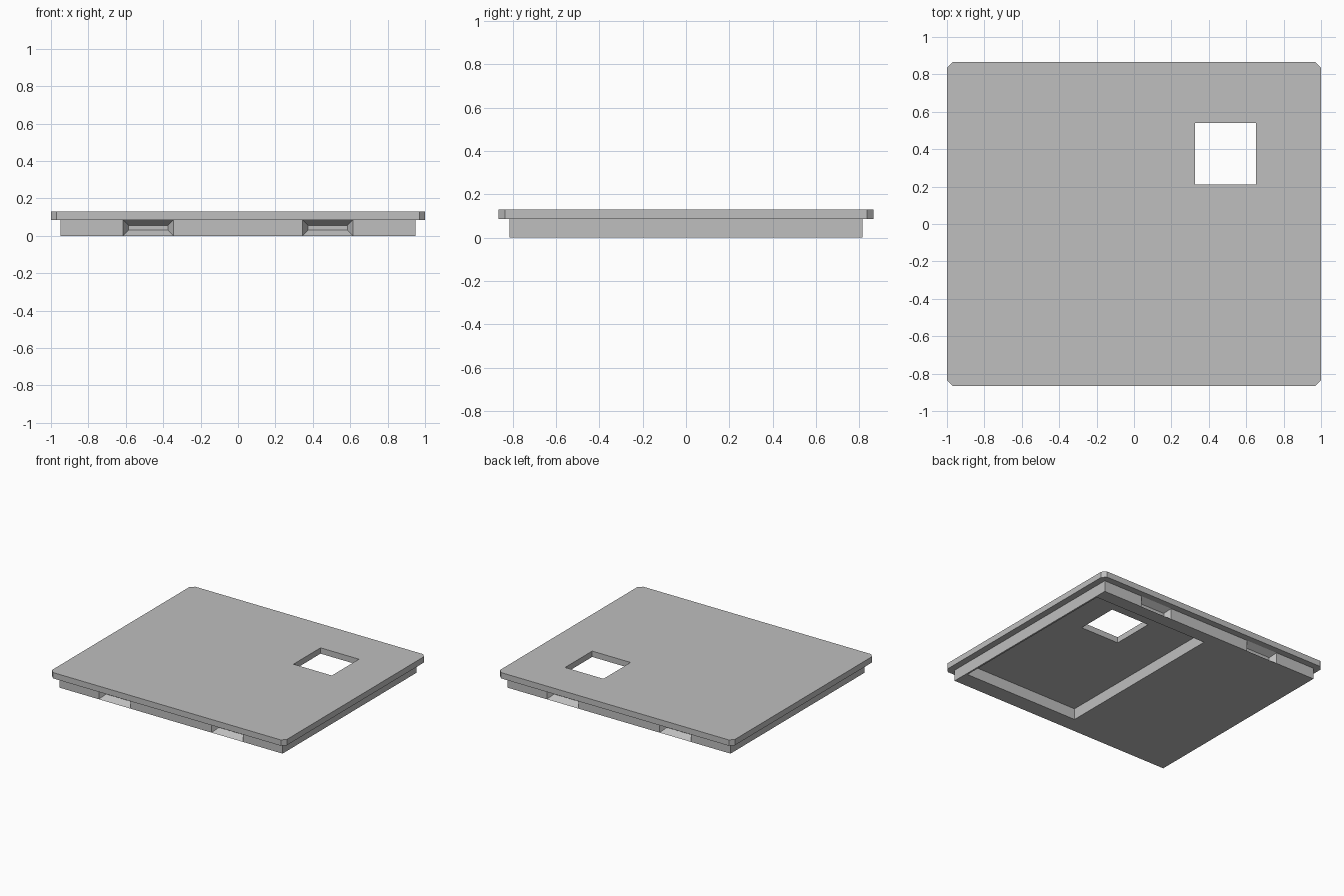
import bpy, bmesh

cube = bpy.data.objects.get("Cube")
if cube:
    bpy.data.objects.remove(cube, do_unlink=True)

# Single grey finish
GREY = (0.52, 0.52, 0.52, 1.0)
grey = bpy.data.materials.new("plain_grey")
grey.use_nodes = True
grey.diffuse_color = GREY
grey.node_tree.nodes["Principled BSDF"].inputs["Base Color"].default_value = GREY


def slab(xs, ys, z0, z1, opening):
    """Solid slab laid out on grid lines, with a rectangular opening left out."""
    bm = bmesh.new()
    verts = [[bm.verts.new((x, y, z0)) for y in ys] for x in xs]
    ox0, ox1, oy0, oy1 = opening
    for i in range(len(xs) - 1):
        for j in range(len(ys) - 1):
            cx, cy = (xs[i] + xs[i + 1]) / 2, (ys[j] + ys[j + 1]) / 2
            if ox0 < cx < ox1 and oy0 < cy < oy1:
                continue
            bm.faces.new((verts[i][j], verts[i + 1][j],
                          verts[i + 1][j + 1], verts[i][j + 1]))
    ext = bmesh.ops.extrude_face_region(bm, geom=bm.faces[:], use_keep_orig=True)
    top = [g for g in ext["geom"] if isinstance(g, bmesh.types.BMVert)]
    bmesh.ops.translate(bm, verts=top, vec=(0, 0, z1 - z0))
    loose = [v for v in bm.verts if not v.link_faces]
    bmesh.ops.delete(bm, geom=loose, context='VERTS')
    bmesh.ops.recalc_face_normals(bm, faces=bm.faces)
    return bm


def finish(bm, name):
    mesh = bpy.data.meshes.new(name)
    bm.to_mesh(mesh)
    bm.free()
    mesh.materials.append(grey)
    obj = bpy.data.objects.new(name, mesh)
    bpy.context.collection.objects.link(obj)
    return obj


W, D = 1.0, 0.865          # half size of the top plate
SW, SD = 0.95, 0.815       # half size of the skirt below it
STEP, TOP = 0.085, 0.13    # underside and top of the plate

# Top plate with a square window and clipped corners
window = (0.325, 0.652, 0.21, 0.54)
bm = slab((-W, *window[:2], W), (-D, *window[2:], D), STEP, TOP, window)
corners = [e for e in bm.edges
           if all(abs(v.co.x) > W - 0.001 and abs(v.co.y) > D - 0.001 for v in e.verts)]
bmesh.ops.bevel(bm, geom=corners, offset=0.03, segments=1, affect='EDGES')
finish(bm, "top_plate")

# Skirt, hollowed out below the window half
N0, N1 = 0.345, 0.615      # span of each finger notch
hollow = (-0.037, 0.937, -0.69, 0.715)
bm = slab((-SW, -N1, -N0, hollow[0], N0, N1, hollow[1], SW),
          (-SD, *hollow[2:], SD), 0, STEP, hollow)

# Finger notches: hipped hollows in the front and back walls
notches = []
for f in bm.faces:
    c = f.calc_center_median()
    if abs(abs(c.y) - SD) < 0.001 and N0 < abs(c.x) < N1:
        notches.append(f)
bmesh.ops.inset_individual(bm, faces=notches, thickness=STEP / 2, depth=-0.045)
bmesh.ops.remove_doubles(bm, verts=bm.verts, dist=0.0005)
finish(bm, "skirt")
